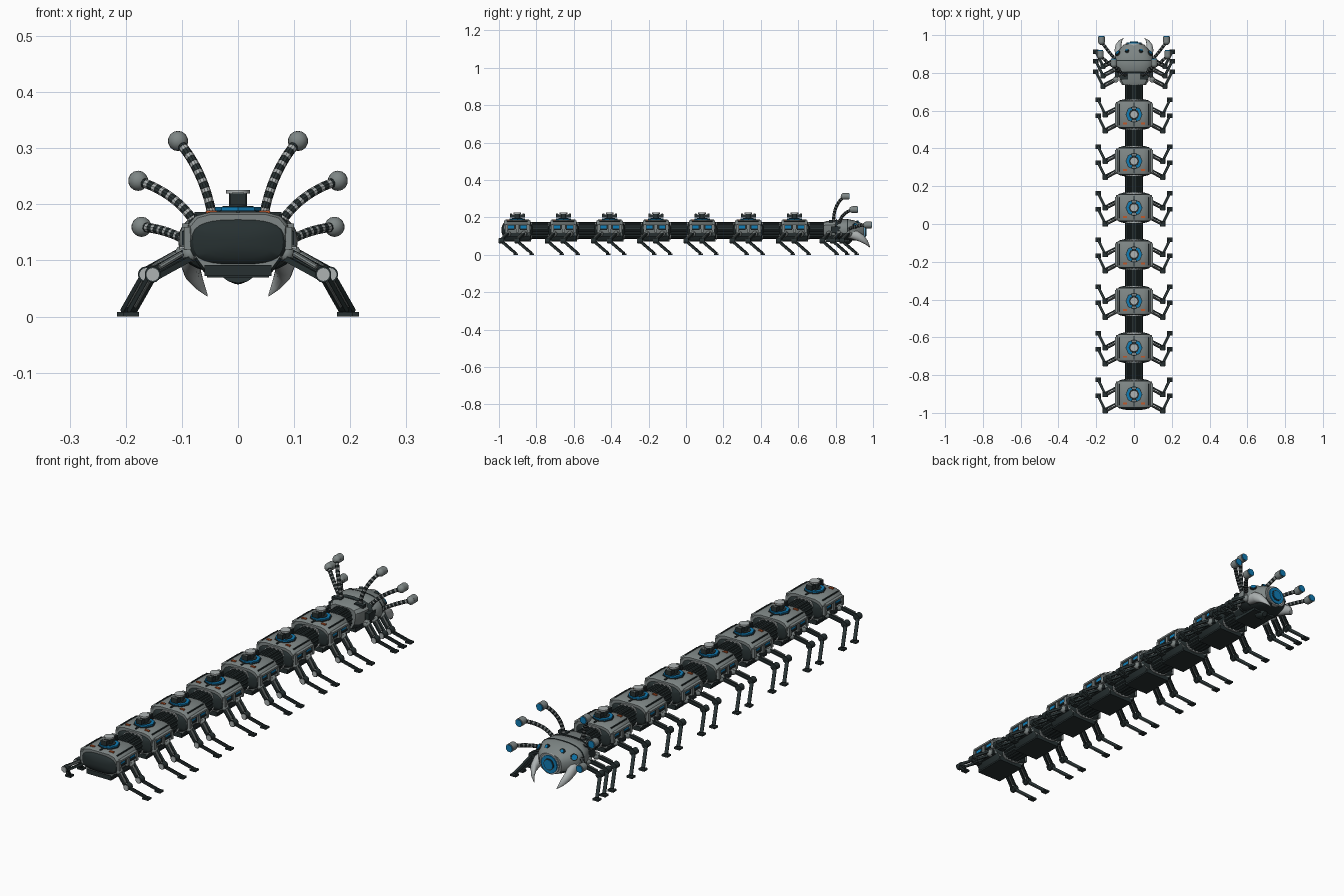
import bpy, bmesh, math
from mathutils import Vector, Matrix

cube = bpy.data.objects.get("Cube")
if cube:
    bpy.data.objects.remove(cube, do_unlink=True)

COLOURS = {
    "steel_grey": (0.21, 0.24, 0.237),
    "light_grey": (0.42, 0.45, 0.45),
    "dark_metal": (0.02, 0.03, 0.031),
    "blue": (0.005, 0.20, 0.46),
    "orange": (0.52, 0.10, 0.025),
}
MATS = []
for name, rgb in COLOURS.items():
    m = bpy.data.materials.new(name)
    m.use_nodes = True
    m.diffuse_color = (*rgb, 1)
    m.node_tree.nodes["Principled BSDF"].inputs["Base Color"].default_value = (*rgb, 1)
    MATS.append(m)
STEEL, LIGHT, DARK, BLUE, ORANGE = range(5)


def paint(verts, mat):
    for f in {f for v in verts for f in v.link_faces}:
        f.material_index = mat


def box(bm, centre, size, mat, rot=None):
    mx = Matrix.Translation(centre) @ (rot or Matrix()) @ Matrix.Diagonal((*size, 1))
    paint(bmesh.ops.create_cube(bm, size=1, matrix=mx)["verts"], mat)


def bar(bm, a, b, width, depth, mat):
    """Square bar between two points."""
    a, b = Vector(a), Vector(b)
    rot = (b - a).to_track_quat('Z', 'Y').to_matrix().to_4x4()
    box(bm, (a + b) / 2, (width, depth, (b - a).length), mat, rot)


def tube(bm, a, b, r1, mat, r2=None, sides=12):
    a, b = Vector(a), Vector(b)
    rot = (b - a).to_track_quat('Z', 'Y').to_matrix().to_4x4()
    mx = Matrix.Translation((a + b) / 2) @ rot
    r2 = r1 if r2 is None else r2
    paint(bmesh.ops.create_cone(bm, cap_ends=True, segments=sides, radius1=r1, radius2=r2,
                                depth=(b - a).length, matrix=mx)["verts"], mat)


def ball(bm, centre, r, mat):
    paint(bmesh.ops.create_uvsphere(bm, u_segments=14, v_segments=8, radius=r,
                                    matrix=Matrix.Translation(centre))["verts"], mat)


def loft(bm, profile, sections, mat):
    """Skin a closed xz profile through sections (y, x scale, z scale, z centre, optional x centre)."""
    rings = [[bm.verts.new((x * sx + sum(xc), y, zc + z * sz)) for x, z in profile]
             for y, sx, sz, zc, *xc in sections]
    n = len(profile)
    faces = [bm.faces.new((p[i], p[(i + 1) % n], q[(i + 1) % n], q[i]))
             for p, q in zip(rings, rings[1:]) for i in range(n)]
    faces += [bm.faces.new(rings[0]), bm.faces.new(rings[-1])]
    bmesh.ops.recalc_face_normals(bm, faces=faces)
    for f in faces:
        f.material_index = DARK if mat == STEEL and f.normal.z < -0.4 else mat


def rounded(power, n=28):
    """Unit superellipse profile."""
    pts = []
    for i in range(n):
        c, s = math.cos(math.tau * i / n), math.sin(math.tau * i / n)
        pts.append((math.copysign(abs(c) ** (2 / power), c), math.copysign(abs(s) ** (2 / power), s)))
    return pts


def curve(a, b, c, n):
    a, b, c = Vector(a), Vector(b), Vector(c)
    return [a * (1 - t) ** 2 + b * 2 * t * (1 - t) + c * t * t for t in (i / n for i in range(n + 1))]


def finish(bm, name):
    me = bpy.data.meshes.new(name)
    bm.to_mesh(me)
    bm.free()
    for m in MATS:
        me.materials.append(m)
    me.shade_smooth()
    me.set_sharp_from_angle(angle=math.radians(32))
    return me


def place(me, name, loc=(0, 0, 0)):
    ob = bpy.data.objects.new(name, me)
    ob.location = loc
    bpy.context.collection.objects.link(ob)


HALF = [(0.06, -0.055), (0.078, -0.03), (0.087, 0.005), (0.089, 0.03), (0.076, 0.046), (0.05, 0.053)]
HULL = HALF + [(-x, z) for x, z in reversed(HALF)]
MID = 0.133


# Armoured body segment
def make_segment():
    bm = bmesh.new()
    loft(bm, HULL, [(-0.07, .95, .93, MID), (-0.062, 1, 1, MID), (0.062, 1, 1, MID), (0.07, .95, .93, MID)], STEEL)
    box(bm, (0, 0, 0.082), (0.12, 0.146, 0.02), DARK)
    for e in (-1, 1):
        loft(bm, rounded(2.9), [(e * 0.066, .086, .042, MID), (e * 0.073, .08, .038, MID),
                                (e * 0.079, .06, .028, MID), (e * 0.083, .035, .016, MID),
                                (e * 0.084, .012, .006, MID)], DARK)
    for s in (-1, 1):
        # windows under an overhanging ledge, between ribs
        box(bm, (s * 0.086, 0, 0.148), (0.008, 0.112, 0.022), DARK)
        box(bm, (s * 0.09, 0, 0.162), (0.02, 0.116, 0.008), STEEL)
        for y in (-0.034, 0.034):
            box(bm, (s * 0.088, y, 0.149), (0.006, 0.032, 0.014), BLUE)
        for y in (-0.06, 0, 0.06):
            box(bm, (s * 0.088, y, 0.14), (0.016, 0.014, 0.04), STEEL)
        for y in (-0.034, 0.034):
            box(bm, (s * 0.088, y, 0.137), (0.014, 0.04, 0.006), DARK)
        box(bm, (s * 0.08, 0, 0.108), (0.012, 0.12, 0.018), DARK)
        # roof marks and seams
        box(bm, (s * 0.047, -0.048, 0.187), (0.02, 0.01, 0.005), ORANGE)
        box(bm, (s * 0.076, 0, 0.179), (0.005, 0.11, 0.005), DARK)
    box(bm, (0, 0, 0.187), (0.007, 0.126, 0.005), DARK)
    return finish(bm, "body_segment")


# Sensor turret on the roof
def make_turret():
    bm = bmesh.new()
    tube(bm, (0, 0, .183), (0, 0, .189), 0.045, DARK, sides=8)
    tube(bm, (0, 0, .185), (0, 0, .195), 0.041, BLUE, sides=8)
    tube(bm, (0, 0, .19), (0, 0, .197), 0.028, DARK, sides=8)
    tube(bm, (0, 0, .19), (0, 0, .22), 0.016, DARK)
    box(bm, (0, 0, 0.208), (0.022, 0.07, 0.016), DARK)
    for e in (-1, 1):
        box(bm, (0, e * 0.034, 0.209), (0.028, 0.012, 0.02), DARK)
        box(bm, (0, e * 0.034, 0.219), (0.022, 0.01, 0.004), STEEL)
    tube(bm, (0, 0, .219), (0, 0, .226), 0.021, LIGHT, sides=16)
    return finish(bm, "turret")


# Flexible joint between segments, wrapped in long rods
def make_joint():
    bm = bmesh.new()
    prof = rounded(2.8, 20)
    loft(bm, prof, [(-0.06, .042, .04, 0.13), (0.06, .042, .04, 0.13)], DARK)
    for e in (-1, 1):
        loft(bm, prof, [(e * 0.044, .051, .047, .13), (e * 0.05, .051, .047, .13)], LIGHT)
    for x, z in prof:
        tube(bm, (x * .042, -0.06, .13 + z * .04), (x * .042, 0.06, .13 + z * .04), 0.005, DARK, sides=6)
    return finish(bm, "flexible_joint")


# Leg, with its origin under the hip
def make_leg(s):
    bm = bmesh.new()
    hip, knee, foot = (s * 0.085, 0, .112), (s * 0.152, -0.035, .075), (s * 0.19, 0.042, .008)
    ball(bm, hip, 0.016, STEEL)
    box(bm, (s * 0.083, 0, 0.116), (0.018, 0.024, 0.018), LIGHT)
    for d in (-0.008, 0.008):
        bar(bm, (hip[0], d, hip[2] + d), (knee[0], knee[1] + d, knee[2] + d), 0.009, 0.01, DARK)
    tube(bm, (s * 0.1, -0.012, .112), (s * 0.14, -0.034, .088), 0.005, STEEL, sides=8)
    tube(bm, (knee[0], -0.048, knee[2]), (knee[0], -0.022, knee[2]), 0.0145, DARK, sides=14)
    tube(bm, (knee[0], -0.05, knee[2]), (knee[0], -0.04, knee[2]), 0.0115, LIGHT, sides=14)
    bar(bm, knee, foot, 0.014, 0.011, DARK)
    tube(bm, (s * 0.155, -0.036, .068), (s * 0.183, 0.022, .018), 0.0035, STEEL, sides=8)
    box(bm, (s * 0.19, 0.042, 0.004), (0.028, 0.024, 0.008), DARK)
    return finish(bm, "leg")


segment, turret, joint = make_segment(), make_turret(), make_joint()
legs = {"left": (1, make_leg(1)), "right": (-1, make_leg(-1))}
for i in range(7):
    y = -0.902 + 0.247 * i
    place(segment, f"body_segment_{i + 1}", (0, y, 0))
    place(turret, f"turret_{i + 1}", (0, y, 0))
    place(joint, f"flexible_joint_{i + 1}", (0, y + 0.1235, 0))
    for side, (s, me) in legs.items():
        place(me, f"{side}_rear_leg_{i + 1}", (0, y - 0.05, 0))
        place(me, f"{side}_front_leg_{i + 1}", (0, y + 0.035, 0))
for side, (s, me) in legs.items():
    for k, y in enumerate((0.765, 0.82, 0.87)):
        place(me, f"{side}_head_leg_{k + 1}", (s * 0.012, y, 0))

# Head shell with collar and panel seam
bm = bmesh.new()
loft(bm, HULL, [(.735, .7, .8, MID), (.755, .85, .92, MID), (.83, .95, .95, MID)], STEEL)
box(bm, (0, .81, .08), (0.11, 0.13, 0.02), DARK)
loft(bm, rounded(2.5), [(.797, .085, .052, .134), (.808, .1, .058, .134)], DARK)
loft(bm, rounded(2.5), [(.805, .09, .05, .134), (.818, .1, .056, .134), (.86, .106, .058, .134),
                        (.90, .094, .054, .13), (.93, .072, .048, .125), (.95, .054, .043, .122)], STEEL)
loft(bm, rounded(2.5), [(.862, .1065, .0585, .134), (.867, .1055, .0585, .134)], DARK)
tube(bm, (0, .86, .085), (0, .88, .066), 0.035, DARK, r2=0.012)
for s in (-1, 1):
    box(bm, (s * 0.09, .80, .135), (0.02, 0.05, 0.035), DARK)
    box(bm, (s * 0.055, .775, .18), (0.045, 0.02, 0.012), DARK)
place(finish(bm, "head"), "head")

# Main eye and small eyes
bm = bmesh.new()
tube(bm, (0, .94, .122), (0, .955, .122), 0.045, LIGHT, sides=20)
tube(bm, (0, .95, .122), (0, .960, .122), 0.039, BLUE, sides=20)
tube(bm, (0, .955, .122), (0, .962, .122), 0.025, DARK, sides=16)
tube(bm, (0, .955, .122), (0, .965, .122), 0.021, BLUE, sides=16)
for s in (-1, 1):
    for base, out, r in (((s * .08, .9, .152), (s * .6, .6, .4), .011), ((s * .036, .912, .17), (s * .2, .8, .55), .007)):
        b, d = Vector(base), Vector(out).normalized()
        tube(bm, b, b + d * 0.011, r + 0.004, DARK)
        tube(bm, b, b + d * 0.014, r, BLUE)
place(finish(bm, "eyes"), "eyes")

# Mandibles and banded antennae
ANTENNAE = {
    "tall": ((.045, .79, .175), (.06, .785, .26), (.107, .845, .313)),
    "middle": ((.075, .82, .165), (.11, .825, .22), (.178, .89, .242)),
    "low": ((.085, .86, .13), (.12, .89, .155), (.172, .965, .16)),
}
for side, (s, _) in legs.items():
    bm = bmesh.new()
    loft(bm, rounded(2, 16), [(.87, .021, .024, .114, s * .075), (.92, .02, .026, .1, s * .083),
                              (.95, .015, .022, .083, s * .082), (.972, .009, .014, .062, s * .071),
                              (.985, .001, .002, .038, s * .055)], LIGHT)
    ball(bm, (s * .075, .885, .115), 0.025, STEEL)
    place(finish(bm, "mandible"), f"{side}_mandible")
    for kind, pts in ANTENNAE.items():
        bm = bmesh.new()
        path = curve(*[(s * x, y, z) for x, y, z in pts], 45)
        ball(bm, path[0], 0.014, DARK)
        for k in range(0, 45, 5):
            tube(bm, path[k], path[k + 3], 0.0085, DARK, sides=10)
            tube(bm, path[k + 3], path[k + 5], 0.0085, LIGHT, sides=10)
        tip = path[-1]
        ball(bm, tip, 0.018, STEEL)
        tube(bm, tip, tip + Vector((0, .026, 0)), 0.018, STEEL, sides=14)
        tube(bm, tip, tip + Vector((0, .03, 0)), 0.015, BLUE, sides=14)
        place(finish(bm, "antenna"), f"{side}_{kind}_antenna")
